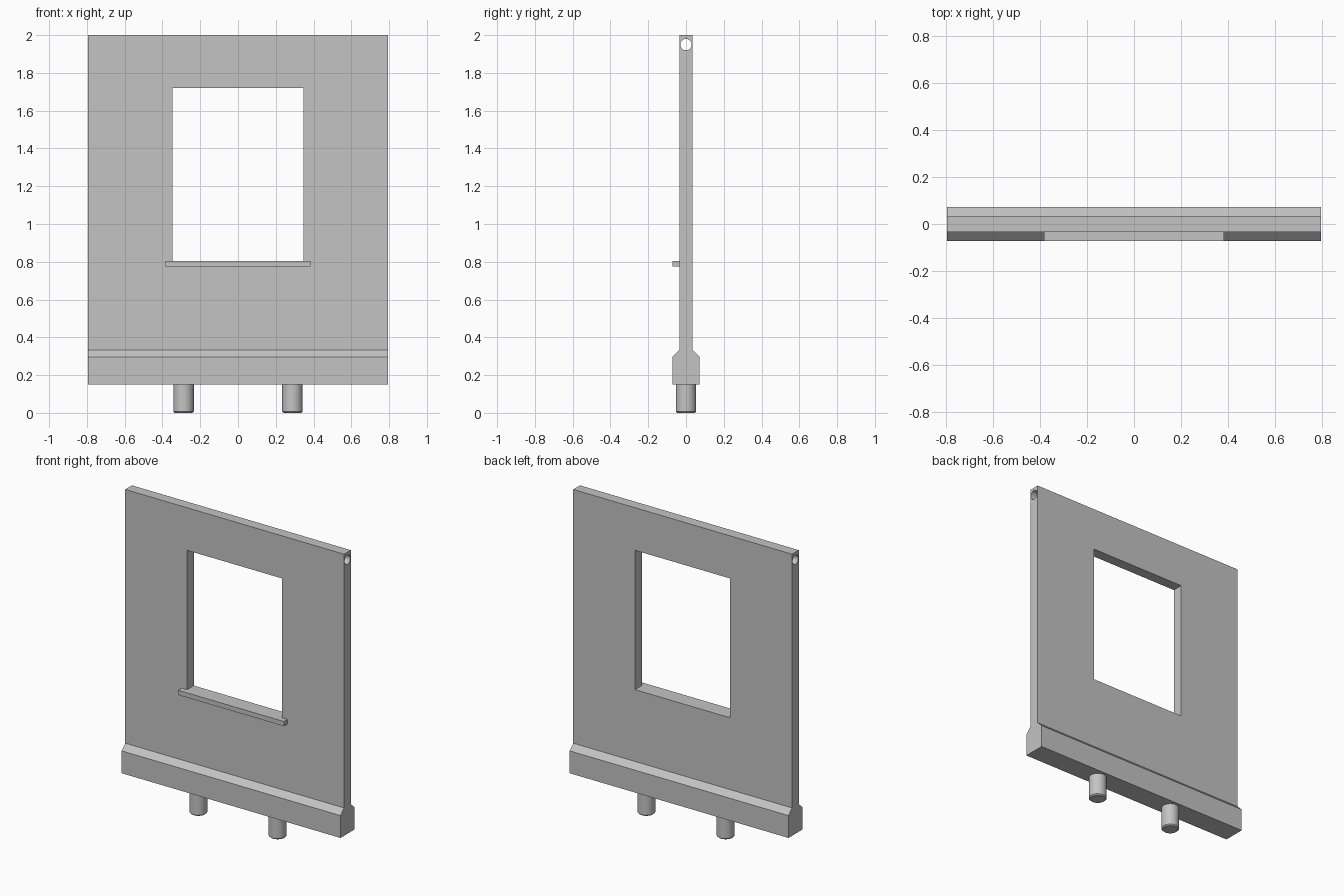
import bpy, bmesh
from math import pi

cube = bpy.data.objects.get("Cube")
if cube:
    bpy.data.objects.remove(cube, do_unlink=True)

grey = bpy.data.materials.new("plain grey")
grey.use_nodes = True
color = (0.55, 0.55, 0.55, 1)
grey.diffuse_color = color
grey.node_tree.nodes["Principled BSDF"].inputs["Base Color"].default_value = color


def box(name, x, y, z):
    """Box from (min, max) ranges."""
    bpy.ops.mesh.primitive_cube_add(
        size=1, location=[sum(r) / 2 for r in (x, y, z)])
    ob = bpy.context.object
    ob.name = name
    ob.scale = [r[1] - r[0] for r in (x, y, z)]
    bpy.ops.object.transform_apply(location=False, rotation=False, scale=True)
    ob.data.materials.append(grey)
    return ob


def cylinder(name, radius, depth, location, rotation=(0, 0, 0)):
    bpy.ops.mesh.primitive_cylinder_add(
        vertices=48, radius=radius, depth=depth, location=location, rotation=rotation)
    ob = bpy.context.object
    ob.name = name
    ob.data.materials.append(grey)
    return ob


def cut(target, cutter):
    mod = target.modifiers.new(cutter.name, 'BOOLEAN')
    mod.operation = 'DIFFERENCE'
    mod.solver = 'EXACT'
    mod.object = cutter
    cutter.hide_render = True
    cutter.hide_set(True)


# Wall panel with flared foot: side profile extruded across the width
half = [(0.072, 0.15), (0.072, 0.297), (0.035, 0.333), (0.035, 2.0)]
profile = half + [(-y, z) for y, z in reversed(half)]
bm = bmesh.new()
face = bm.faces.new([bm.verts.new((-0.795, y, z)) for y, z in profile])
side = bmesh.ops.extrude_face_region(bm, geom=[face])
bmesh.ops.translate(bm, vec=(1.59, 0, 0),
                    verts=[g for g in side["geom"] if isinstance(g, bmesh.types.BMVert)])
bmesh.ops.recalc_face_normals(bm, faces=bm.faces)
mesh = bpy.data.meshes.new("wall_panel")
bm.to_mesh(mesh)
bm.free()
mesh.materials.append(grey)
panel = bpy.data.objects.new("wall_panel", mesh)
bpy.context.collection.objects.link(panel)

# Window opening and the rod hole along the top edge
cut(panel, box("window_cutter", (-0.346, 0.346), (-0.2, 0.2), (0.805, 1.72)))
cut(panel, cylinder("rod_hole_cutter", 0.03, 2, (0, 0, 1.95), (0, pi / 2, 0)))

# Apply the cuts, then remove the cutters
bpy.context.view_layer.update()
cut_mesh = bpy.data.meshes.new_from_object(
    panel.evaluated_get(bpy.context.evaluated_depsgraph_get()))
panel.modifiers.clear()
panel.data = cut_mesh
for name in ("window_cutter", "rod_hole_cutter"):
    bpy.data.objects.remove(bpy.data.objects[name], do_unlink=True)
bpy.ops.object.select_all(action='DESELECT')
bpy.context.view_layer.objects.active = panel
panel.select_set(True)
bpy.ops.object.shade_smooth_by_angle()

# Window sill on the front
box("window_sill", (-0.384, 0.384), (-0.072, -0.035), (0.774, 0.805))

# Two pegs under the foot, with a chamfered lower rim
for name, x in (("left_peg", 0.288), ("right_peg", -0.288)):
    peg = cylinder(name, 0.054, 0.15, (x, 0, 0.075))
    bm = bmesh.new()
    bm.from_mesh(peg.data)
    rim = [e for e in bm.edges if all(v.co.z < 0 for v in e.verts)]
    bmesh.ops.bevel(bm, geom=rim, offset=0.007, segments=1, affect='EDGES')
    bm.to_mesh(peg.data)
    bm.free()
    bpy.ops.object.shade_smooth_by_angle()
